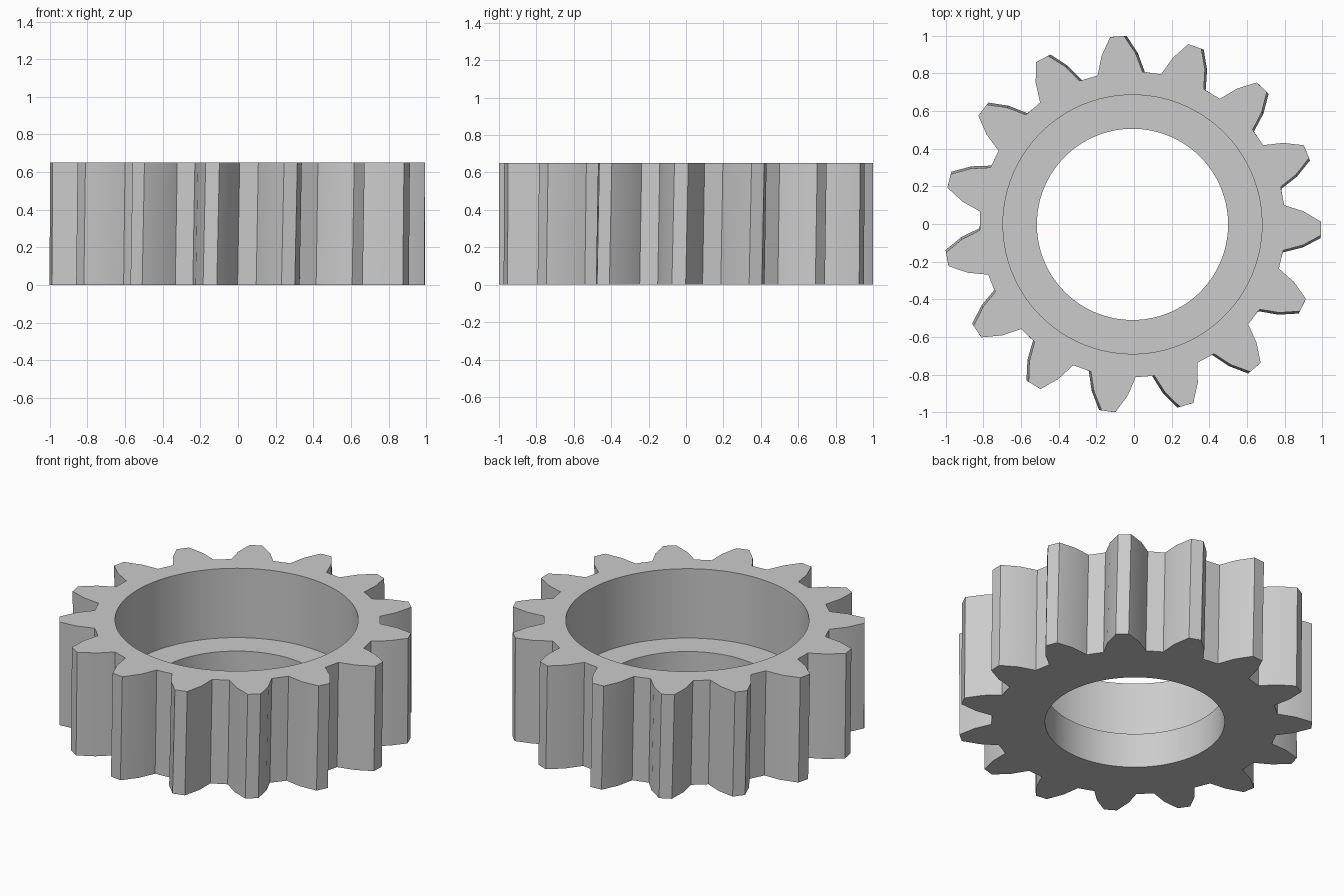
import bpy
import bmesh
from math import cos, sin, radians

cube = bpy.data.objects.get("Cube")
if cube:
    bpy.data.objects.remove(cube, do_unlink=True)

TEETH = 15
PITCH = 360 / TEETH
PHASE = -1.3          # tooth angle at the top
TWIST = -0.8          # slight helix, applied at the bottom
HEIGHT = 0.65
LEDGE = 0.217
CENTRE = (-0.008, -0.002)

# One tooth: (radius, angle from the tooth's middle)
half_tooth = [(0.812, 8.5), (0.91, 5.7), (1.002, 2.1)]
tooth = [(r, -a) for r, a in half_tooth] + half_tooth[::-1]
STEP = PITCH / len(tooth)

bm = bmesh.new()


def vert(r, angle, z):
    a = radians(angle)
    return bm.verts.new((CENTRE[0] + r * cos(a), CENTRE[1] + r * sin(a), z))


def gear_ring(z, turn):
    return [vert(r, k * PITCH + a + turn, z) for k in range(TEETH) for r, a in tooth]


def round_ring(r, z):
    first = PHASE - PITCH / 2 + STEP / 2
    return [vert(r, first + i * STEP, z) for i in range(TEETH * len(tooth))]


# Toothed outside, wide upper bore, ledge and narrow lower bore
rings = [
    gear_ring(0, PHASE + TWIST),
    gear_ring(HEIGHT, PHASE),
    round_ring(0.688, HEIGHT),
    round_ring(0.688, LEDGE),
    round_ring(0.508, LEDGE),
    round_ring(0.508, 0),
]
for low, high in zip(rings, rings[1:] + rings[:1]):
    for i in range(len(low)):
        j = (i + 1) % len(low)
        bm.faces.new((low[i], low[j], high[j], high[i]))
bmesh.ops.recalc_face_normals(bm, faces=bm.faces)

mesh = bpy.data.meshes.new("gear")
bm.to_mesh(mesh)
bm.free()

# Plain grey metal
grey = bpy.data.materials.new("grey metal")
grey.use_nodes = True
colour = (0.6, 0.6, 0.6, 1)
grey.diffuse_color = colour
grey.node_tree.nodes["Principled BSDF"].inputs["Base Color"].default_value = colour
mesh.materials.append(grey)

gear = bpy.data.objects.new("gear", mesh)
bpy.context.collection.objects.link(gear)
bpy.ops.object.select_all(action="DESELECT")
gear.select_set(True)
bpy.context.view_layer.objects.active = gear
bpy.ops.object.shade_smooth_by_angle(angle=radians(25))
